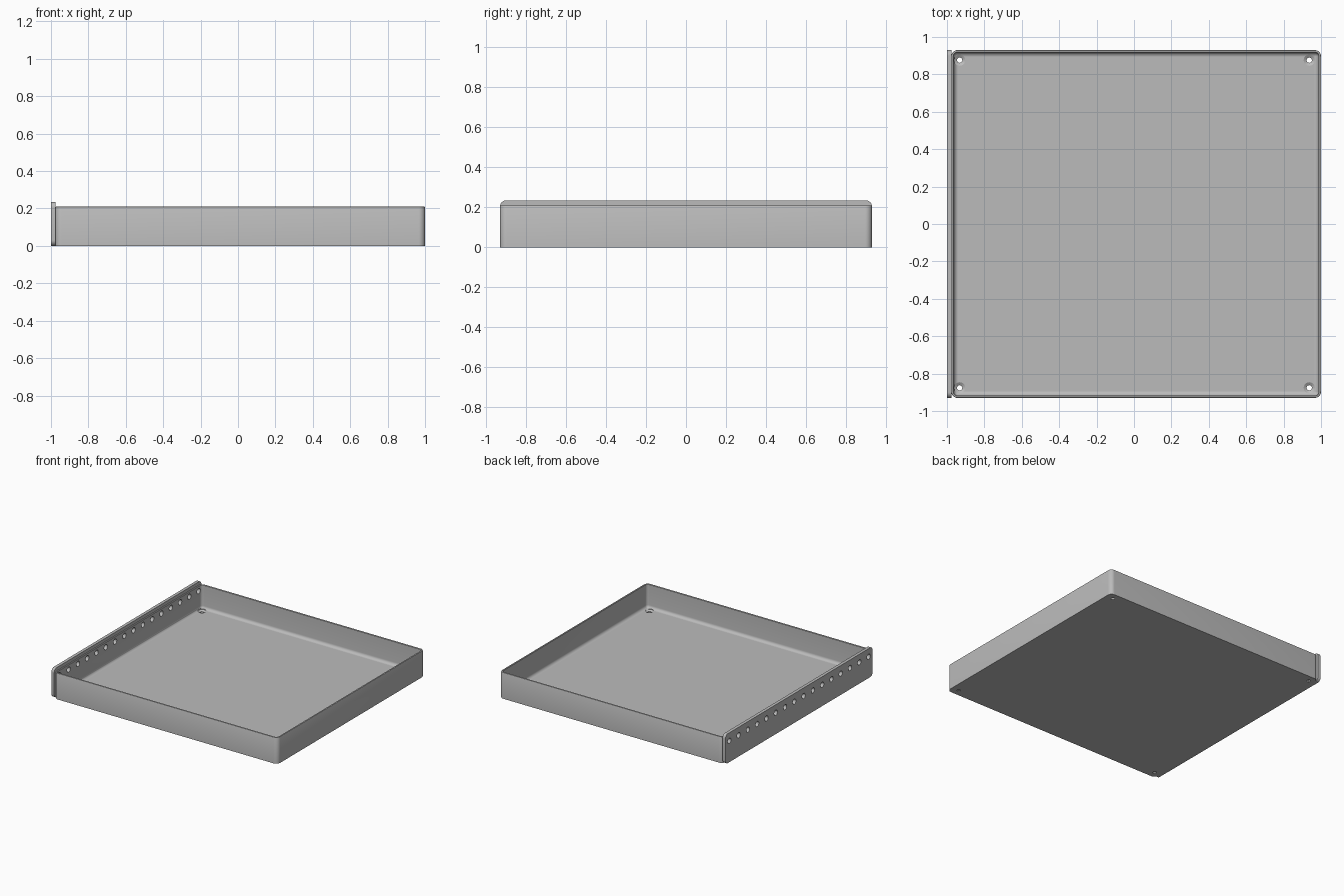
import bpy, bmesh, math
from mathutils import Matrix, Vector

cube = bpy.data.objects.get("Cube")
if cube:
    bpy.data.objects.remove(cube, do_unlink=True)

grey = bpy.data.materials.new("plain grey")
grey.use_nodes = True
grey.diffuse_color = (0.5, 0.5, 0.5, 1)
grey.node_tree.nodes["Principled BSDF"].inputs["Base Color"].default_value = (0.5, 0.5, 0.5, 1)

LEFT, RIGHT, HALF_Y, HEIGHT = -0.977, 1.0, 0.93, 0.21
PANEL_TOP, CORNER, WALL, FLOOR, FILLET = 0.235, 0.034, 0.013, 0.02, 0.024


def rounded_rect(cx, cy, hx, hy, r, steps=8):
    """Points round a rectangle with rounded corners."""
    pts = []
    for k, (sx, sy) in enumerate([(1, 1), (-1, 1), (-1, -1), (1, -1)]):
        for i in range(steps + 1):
            a = math.pi / 2 * (k + i / steps)
            pts.append((cx + sx * (hx - r) + r * math.cos(a),
                        cy + sy * (hy - r) + r * math.sin(a)))
    return pts


def loft(bm, rings):
    """Skin a stack of equal rings and cap both ends."""
    rows = [[bm.verts.new(p) for p in ring] for ring in rings]
    for a, b in zip(rows, rows[1:]):
        for i in range(len(a)):
            j = (i + 1) % len(a)
            bm.faces.new((a[i], a[j], b[j], b[i]))
    bm.faces.new(rows[0][::-1])
    bm.faces.new(rows[-1])


def make_object(name, bm):
    bmesh.ops.recalc_face_normals(bm, faces=bm.faces)
    mesh = bpy.data.meshes.new(name)
    bm.to_mesh(mesh)
    bm.free()
    mesh.materials.append(grey)
    obj = bpy.data.objects.new(name, mesh)
    bpy.context.collection.objects.link(obj)
    return obj


# Tray: rounded rectangle swept through a wall section of (inset, height)
section = [(0, 0), (0, HEIGHT - 0.005), (0.0015, HEIGHT - 0.0015), (0.005, HEIGHT),
           (WALL - 0.003, HEIGHT), (WALL, HEIGHT - 0.003)]
for i in range(7):
    a = math.pi / 2 * i / 6
    section.append((WALL + FILLET * (1 - math.cos(a)),
                    FLOOR + FILLET * (1 - math.sin(a))))
cx, hx = (LEFT + RIGHT) / 2, (RIGHT - LEFT) / 2
bm = bmesh.new()
loft(bm, [[(x, y, z) for x, y in
           rounded_rect(cx, 0, hx - d, HALF_Y - d, max(CORNER - d, 0.004))]
          for d, z in section])
tray = make_object("tray", bm)

# Side panel: upright plate with rounded corners, taller than the tray
bm = bmesh.new()
outline = rounded_rect(0, PANEL_TOP / 2, HALF_Y, PANEL_TOP / 2, 0.03)
loft(bm, [[(x, y, z) for y, z in outline] for x in (-1.0, LEFT + 0.002)])
side_panel = make_object("side_panel", bm)

# Cutters: row of side holes and countersunk corner holes
bm = bmesh.new()
COUNT = 16
for i in range(COUNT):
    y = -0.88 + 1.76 * i / (COUNT - 1)
    spot = Matrix.Translation((-0.98, y, 0.17)) @ Matrix.Rotation(math.pi / 2, 4, 'Y')
    bmesh.ops.create_cone(bm, cap_ends=True, segments=24, radius1=0.021,
                          radius2=0.021, depth=0.08, matrix=spot)
hole = [(0.014, -0.02), (0.014, 0.009), (0.03, 0.019), (0.03, 0.06)]
for sx in (-0.932, 0.937):
    for sy in (-0.876, 0.876):
        loft(bm, [[(sx + r * math.cos(t * math.tau / 24),
                    sy + r * math.sin(t * math.tau / 24), z) for t in range(24)]
                  for r, z in hole])
cutter = make_object("hole_cutter", bm)
cutter.hide_render = True

for obj in (tray, side_panel):
    bpy.ops.object.select_all(action='DESELECT')
    obj.select_set(True)
    bpy.context.view_layer.objects.active = obj
    cut = obj.modifiers.new("holes", 'BOOLEAN')
    cut.operation, cut.solver, cut.object = 'DIFFERENCE', 'EXACT', cutter
    bpy.ops.object.modifier_apply(modifier=cut.name)
    bpy.ops.object.shade_smooth_by_angle(angle=math.radians(35))
bpy.data.objects.remove(cutter, do_unlink=True)
